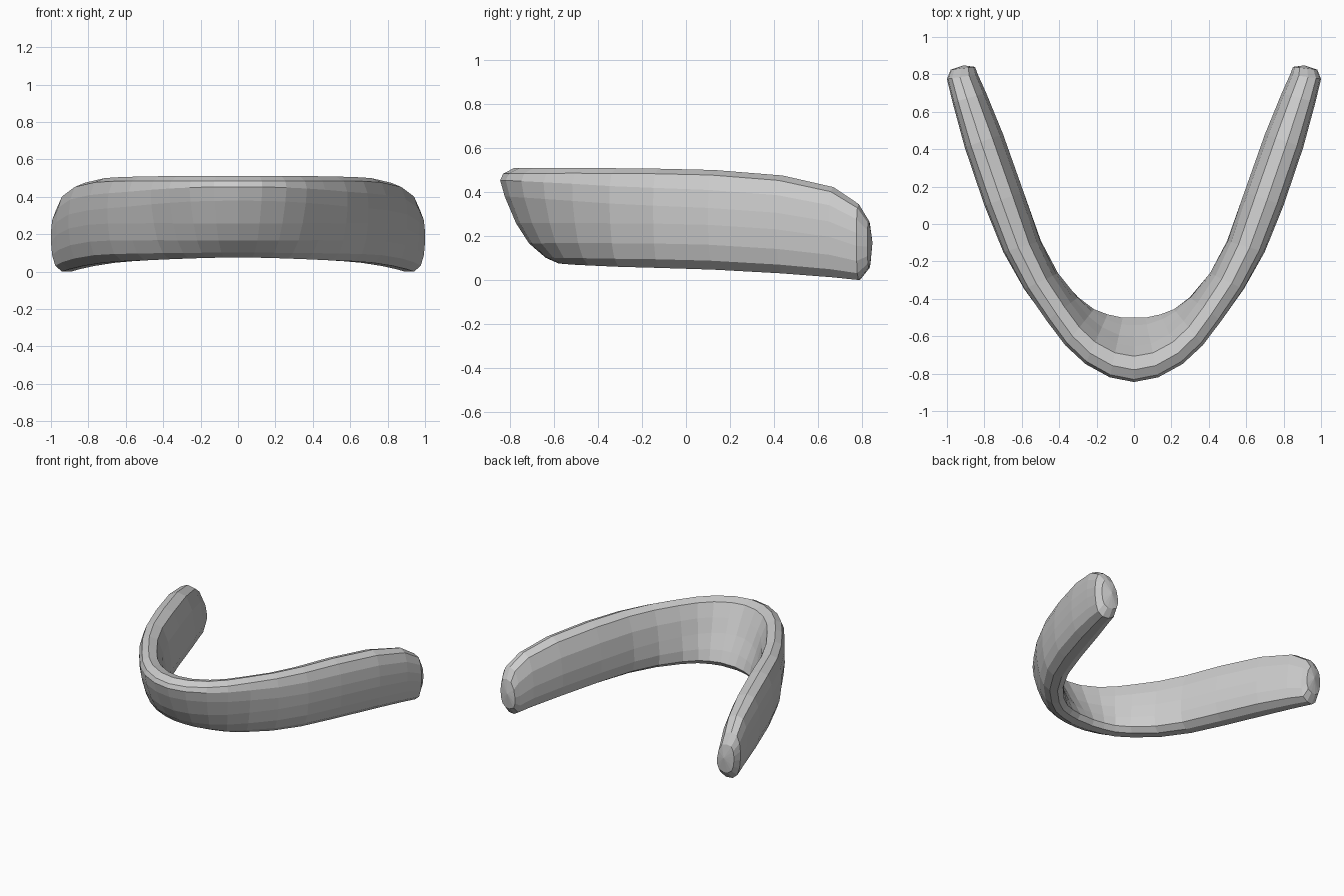
import bpy, bmesh

if "Cube" in bpy.data.objects:
    bpy.data.objects.remove(bpy.data.objects["Cube"])

# Cross-sections: u runs from the outer (0) to the inner (1) side, v from bottom to top
FRONT = [(.19, 1), (.04, .94), (0, .87), (.06, .70), (.21, .42), (.38, .21), (.60, .06),
         (.77, 0), (.93, .02), (1, .10), (.88, .28), (.70, .52), (.55, .74), (.40, .96)]
ARM = [(.42, 1), (.16, .95), (.04, .80), (0, .62), (0, .45), (.04, .25), (.14, .09),
       (.36, 0), (.66, 0), (.90, .07), (1, .24), (1, .45), (.92, .72), (.72, .95)]

# Stations on the right half: outer x, y, inner x, y, bottom z, top z, blend to arm
STATIONS = [
    (0, -.845, 0, -.50, .075, .51, 0),
    (.13, -.82, .06, -.50, .075, .51, .03),
    (.26, -.75, .14, -.48, .073, .51, .12),
    (.37, -.65, .21, -.45, .07, .51, .28),
    (.47, -.52, .29, -.385, .066, .51, .48),
    (.59, -.35, .40, -.26, .06, .508, .72),
    (.70, -.15, .495, -.09, .055, .506, .9),
    (.80, .10, .59, .17, .047, .50, 1),
    (.905, .41, .70, .48, .03, .475, 1),
    (.97, .65, .79, .70, .012, .422, 1),
    (1.0, .775, .835, .80, 0, .345, 1),
    (.98, .825, .85, .84, .055, .27, 1),
]

bm = bmesh.new()
rings = []
for ox, oy, ix, iy, z0, z1, b in STATIONS:
    ring = []
    for (fu, fv), (au, av) in zip(FRONT, ARM):
        u, v = fu + (au - fu) * b, fv + (av - fv) * b
        ring.append(bm.verts.new((ox + (ix - ox) * u, oy + (iy - oy) * u, z0 + (z1 - z0) * v)))
    rings.append(ring)

# Skin the band
n = len(FRONT)
for r, s in zip(rings, rings[1:]):
    for i in range(n):
        j = (i + 1) % n
        bm.faces.new((r[i], r[j], s[j], s[i]))

# Rounded arm tip
tip = bm.verts.new((.91, .848, .17))
for i in range(n):
    bm.faces.new((rings[-1][i], rings[-1][(i + 1) % n], tip))

# Mirror to the left half
seam = set(rings[0])
copies = {v: v if v in seam else bm.verts.new((-v.co.x, v.co.y, v.co.z)) for v in list(bm.verts)}
for f in list(bm.faces):
    bm.faces.new([copies[v] for v in reversed(f.verts)])
bmesh.ops.recalc_face_normals(bm, faces=bm.faces)

mesh = bpy.data.meshes.new("curved_band")
bm.to_mesh(mesh)
bm.free()
band = bpy.data.objects.new("curved_band", mesh)
bpy.context.collection.objects.link(band)
